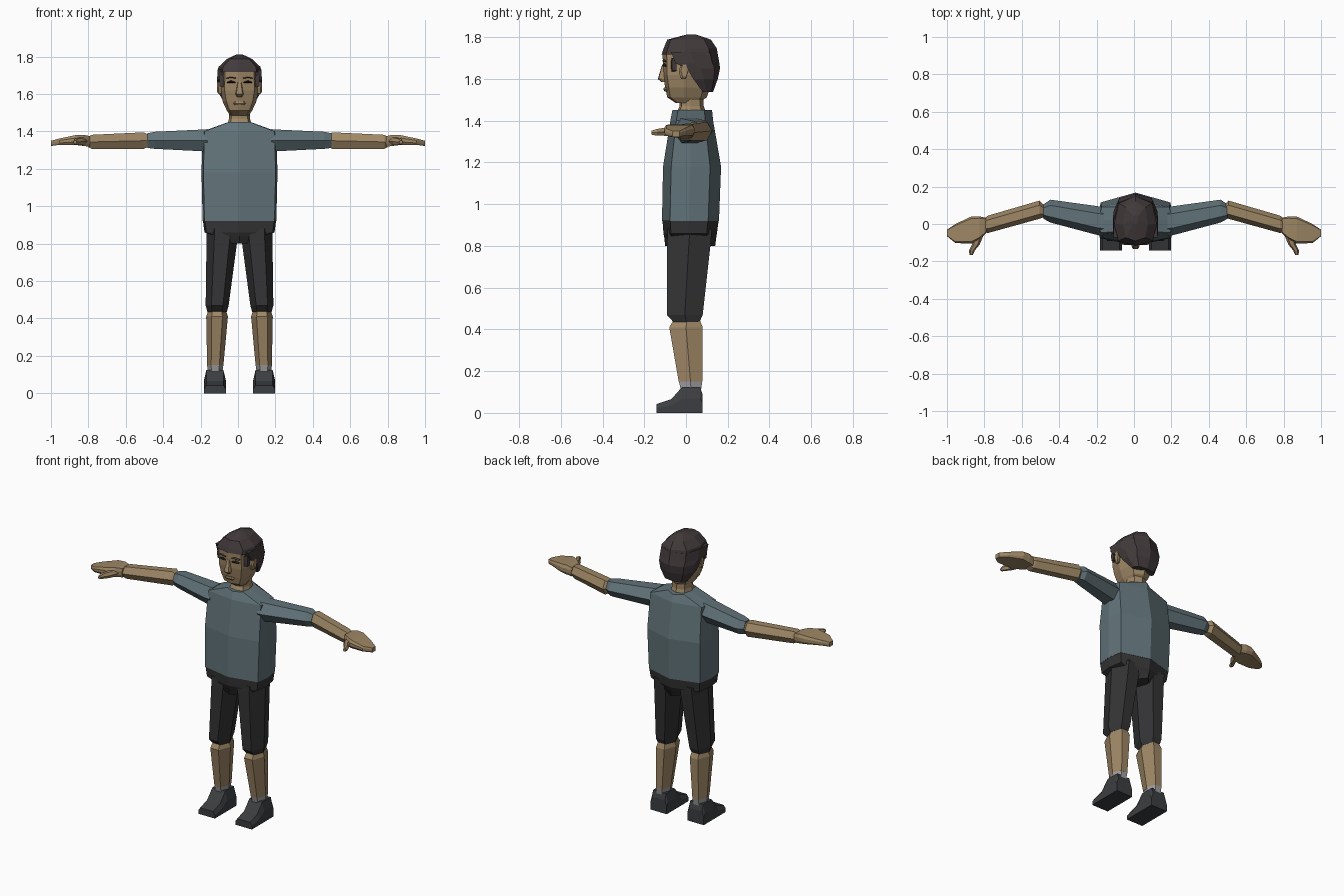
import bpy, bmesh

X0 = 0.008  # body centre line (the hands are centred on x = 0)
SKIN = ("skin", (0.34, 0.24, 0.13, 1))
SHIRT = ("shirt", (0.12, 0.17, 0.19, 1))
SHORTS = ("shorts", (0.035, 0.034, 0.036, 1))
HAIR = ("hair", (0.055, 0.042, 0.044, 1))
SHOE = ("shoe", (0.045, 0.048, 0.052, 1))
SOCK = ("sock", (0.35, 0.35, 0.36, 1))
DARK = ("eye", (0.015, 0.012, 0.01, 1))


def symmetric(half):
    """Mirror half a section (x from 0 to 1) and map it to the unit square."""
    full = half + [(-x, y) for x, y in reversed(half) if x > 0]
    return [(0.5 + x / 2, y) for x, y in full]


TORSO = symmetric([(0, 0), (.95, .14), (1, .47), (.92, .81), (0, 1)])
HEAD = symmetric([(0, 0), (.78, .08), (1, .42), (.78, .85), (0, 1)])
BACK = symmetric([(0, 0), (1, 0), (1, .42), (.75, .84), (0, 1)])
HEX = symmetric([(.5, 0), (1, .5), (.5, 1)])
BOX = symmetric([(.85, 0), (1, .3), (1, .7), (.85, 1)])
SOLE = symmetric([(1, 0), (1, .55), (.78, 1)])


def loft(name, colour, axis, section, rings, s=1, x0=X0):
    """Skin rings (t, a0, a1, b0, b1) set along an axis; s = -1 mirrors x."""
    bm = bmesh.new()
    loops = []
    for t, a0, a1, b0, b1 in rings:
        loop = []
        for u, v in section:
            a, b = a0 + (a1 - a0) * u, b0 + (b1 - b0) * v
            x, y, z = {"x": (t, a, b), "y": (a, t, b), "z": (a, b, t)}[axis]
            loop.append(bm.verts.new((x0 + s * x, y, z)))
        loops.append(loop)
    n = len(section)
    for p, q in zip(loops, loops[1:]):
        for i in range(n):
            j = (i + 1) % n
            bm.faces.new((p[i], p[j], q[j], q[i]))
    bm.faces.new(loops[0])
    bm.faces.new(loops[-1])
    bmesh.ops.recalc_face_normals(bm, faces=bm.faces)
    mesh = bpy.data.meshes.new(name)
    bm.to_mesh(mesh)
    bm.free()
    obj = bpy.data.objects.new(name, mesh)
    bpy.context.collection.objects.link(obj)
    mat = bpy.data.materials.get(colour[0]) or bpy.data.materials.new(colour[0])
    mat.diffuse_color = colour[1]
    mesh.materials.append(mat)
    return obj


def sym_rings(rows):
    return [(z, -w, w, y0, y1) for z, w, y0, y1 in rows]


# torso, hips and neck
loft("shirt_body", SHIRT, "z", TORSO, sym_rings([
    (.92, .197, -.115, .158), (1.18, .203, -.11, .168),
    (1.40, .197, -.075, .13), (1.45, .06, -.065, .125)]))
loft("shorts_hips", SHORTS, "z", TORSO, sym_rings([
    (.925, .196, -.113, .157), (.86, .187, -.108, .148), (.84, .13, -.104, .145),
    (.80, .04, -.10, .14)]))
loft("neck", SKIN, "z", HEAD, sym_rings([
    (1.43, .066, -.05, .10), (1.47, .056, -.03, .085), (1.54, .056, -.03, .085)]))

# head, nose and hair
loft("head", SKIN, "z", HEAD, sym_rings([
    (1.485, .05, -.05, .06), (1.512, .068, -.09, .10), (1.56, .09, -.10, .115),
    (1.62, .102, -.11, .13), (1.73, .10, -.112, .13)]))
loft("nose", SKIN, "z", HEAD, sym_rings([
    (1.585, .014, -.118, -.09), (1.60, .021, -.135, -.09), (1.67, .009, -.114, -.09)]))
loft("mouth", SKIN, "z", HEAD, sym_rings([
    (1.54, .025, -.103, -.08), (1.55, .033, -.108, -.08), (1.56, .025, -.106, -.08)]))
loft("hair_cap", HAIR, "z", HEAD, sym_rings([
    (1.718, .118, -.117, .152), (1.745, .112, -.108, .148),
    (1.788, .066, -.09, .12), (1.812, .015, 0, .05)]))
loft("hair_back", HAIR, "z", BACK, sym_rings([
    (1.538, .075, .08, .13), (1.60, .108, .035, .152), (1.65, .116, .005, .163),
    (1.675, .12, -.05, .16), (1.73, .117, -.072, .15)]))

for side, s in (("right", 1), ("left", -1)):
    # face details
    loft(side + "_eye", DARK, "x", HEX, [
        (.022, -.112, -.09, 1.659, 1.665), (.045, -.111, -.09, 1.659, 1.673),
        (.068, -.109, -.08, 1.660, 1.664)], s)
    loft(side + "_brow", HAIR, "x", HEX, [
        (.02, -.113, -.09, 1.682, 1.687), (.045, -.113, -.09, 1.686, 1.692),
        (.072, -.110, -.08, 1.682, 1.686)], s)
    loft(side + "_sideburn", HAIR, "x", BOX, [
        (.08, -.072, -.045, 1.635, 1.70), (.108, -.068, -.045, 1.64, 1.70)], s)
    loft(side + "_ear", SKIN, "x", HEX, [
        (.09, -.03, .00, 1.605, 1.66), (.112, -.035, .01, 1.60, 1.672),
        (.12, -.025, .01, 1.612, 1.668)], s)

    # arm
    loft(side + "_sleeve", SHIRT, "x", HEX, [
        (.17, -.062, .09, 1.292, 1.412), (.20, -.06, .095, 1.294, 1.41),
        (.455, .008, .13, 1.307, 1.398), (.492, .028, .105, 1.312, 1.39)], s)
    loft(side + "_forearm", SKIN, "x", HEX, [
        (.485, .035, .105, 1.315, 1.385), (.505, .028, .125, 1.306, 1.395),
        (.78, -.048, .045, 1.306, 1.382), (.80, -.045, .03, 1.316, 1.372)], s, 0)
    loft(side + "_hand", SKIN, "x", BOX, [
        (.79, -.048, .033, 1.318, 1.374), (.825, -.08, .04, 1.322, 1.382),
        (.87, -.105, .04, 1.328, 1.38), (.955, -.102, .0, 1.328, 1.362),
        (1.0, -.065, -.03, 1.322, 1.35)], s, 0)
    loft(side + "_thumb", SKIN, "y", HEX, [
        (-.05, .80, .86, 1.325, 1.37), (-.11, .825, .867, 1.328, 1.365),
        (-.14, .85, .882, 1.328, 1.36), (-.165, .862, .88, 1.333, 1.352)], s, 0)

    # leg
    loft(side + "_shorts_leg", SHORTS, "z", HEX, [
        (.88, .01, .176, -.088, .125), (.83, .01, .176, -.09, .12),
        (.47, .058, .181, -.092, .08), (.435, .068, .172, -.06, .065)], s)
    loft(side + "_shin", SKIN, "z", HEX, [
        (.46, .075, .165, -.05, .06), (.435, .07, .17, -.065, .07),
        (.41, .062, .178, -.08, .08), (.15, .086, .173, -.035, .078)], s)
    loft(side + "_sock", SOCK, "z", HEX, [
        (.151, .086, .173, -.034, .078), (.11, .092, .17, -.025, .072)], s)
    loft(side + "_shoe", SHOE, "y", SOLE, [
        (-.142, .073, .19, 0, .042), (-.07, .073, .19, 0, .066),
        (-.018, .073, .19, 0, .125), (.068, .073, .19, 0, .125),
        (.08, .073, .19, 0, .085)], s)
